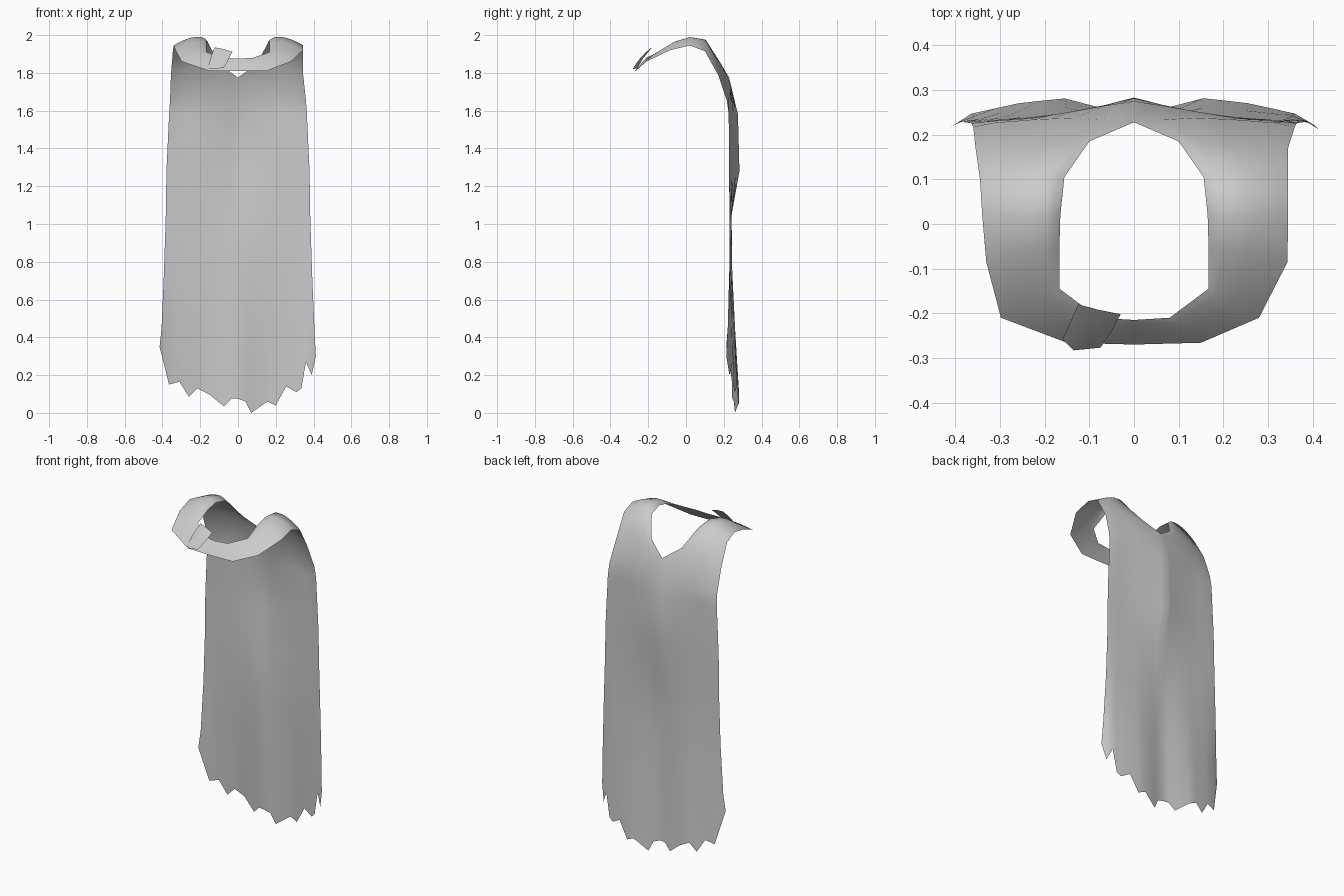
import bpy, bmesh

grey = bpy.data.materials.new("cloth grey")
grey.diffuse_color = (0.6, 0.6, 0.6, 1)


def lerp(pts, x):
    """Piecewise linear lookup in a list of (x, value)."""
    for (a, va), (b, vb) in zip(pts, pts[1:]):
        if x <= b:
            return va + (vb - va) * max(0, (x - a) / (b - a))
    return pts[-1][1]


def finish(name, bm):
    bmesh.ops.remove_doubles(bm, verts=bm.verts, dist=0.0005)
    bmesh.ops.recalc_face_normals(bm, faces=bm.faces)
    me = bpy.data.meshes.new(name)
    bm.to_mesh(me)
    bm.free()
    me.materials.append(grey)
    me.shade_smooth()
    ob = bpy.data.objects.new(name, me)
    bpy.context.collection.objects.link(ob)


# shoulder stations from front strap to nape:
# inner edge, outer edge, upward bulge, extra outer width on the left
stations = [
    ((0.0, -0.215, 1.875), (0.0, -0.27, 1.81), 0, 0),
    ((0.08, -0.21, 1.88), (0.15, -0.266, 1.81), 0.003, 0),
    ((0.167, -0.145, 1.91), (0.28, -0.21, 1.86), 0.008, 0.018),
    ((0.167, -0.05, 1.955), (0.344, -0.085, 1.92), 0.022, -0.013),
    ((0.165, 0.02, 1.972), (0.345, 0.02, 1.945), 0.028, -0.005),
    ((0.156, 0.105, 1.955), (0.345, 0.10, 1.915), 0.035, 0),
    ((0.10, 0.185, 1.848), (0.345, 0.17, 1.79), 0.015, 0.01),
]
# folds of the back: height, then depth at these fractions of the half width
FRACTIONS = (0, 0.2, 0.38, 0.63, 0.9, 1)
folds = [
    (None, (0.228, 0.234, 0.238, 0.234, 0.226, 0.217)),
    (1.58, (0.275, 0.264, 0.252, 0.237, 0.230, 0.226)),
    (1.28, (0.283, 0.264, 0.250, 0.238, 0.231, 0.228)),
    (1.05, (0.242, 0.241, 0.240, 0.237, 0.233, 0.230)),
    (0.75, (0.237, 0.240, 0.245, 0.240, 0.235, 0.229)),
    (0.45, (0.234, 0.246, 0.260, 0.254, 0.241, 0.221)),
    (0.0, (0.245, 0.262, 0.282, 0.270, 0.245, 0.213)),
]
half_width = [(0.3, 0.412), (0.6, 0.397), (1.0, 0.383), (1.4, 0.377),
              (1.65, 0.360), (1.95, 0.345)]
# ragged hem, left to right
hem = [(-0.415, 0.35), (-0.365, 0.15), (-0.31, 0.165), (-0.26, 0.085), (-0.215, 0.13),
       (-0.155, 0.1), (-0.075, 0.035), (-0.035, 0.075), (0, 0.075), (0.04, 0.06),
       (0.07, 0.0), (0.155, 0.06), (0.2, 0.04), (0.255, 0.14), (0.31, 0.11),
       (0.335, 0.13), (0.36, 0.27), (0.39, 0.2), (0.412, 0.30)]


def column(x_hem, z_hem, side):
    """Points of one strip of cloth, from front strap over the shoulder to the hem."""
    u = abs(x_hem) / (0.415 if side < 0 else 0.412)
    pts = []
    for a, b, bulge, extra in stations:
        x, y, z = (p + (q - p) * u for p, q in zip(a, b))
        if side < 0:
            x += extra * u
        k = u ** 0.75
        pts.append((side * x, y, z + bulge * 4 * k * (1 - k)))
    for z, depths in folds:
        y = lerp(list(zip(FRACTIONS, depths)), u)
        if z is None:
            z = 1.775 - 0.125 * u
        if z == 0:
            pts.append((x_hem, y, z_hem))
        else:
            pts.append((side * u * lerp(half_width, z), y, z))
    return pts


# cape: both halves share the centre line of the back
bm = bmesh.new()
for side in (-1, 1):
    cols = [[bm.verts.new(p) for p in column(x, z, side)]
            for x, z in hem if x * side >= 0]
    for c0, c1 in zip(cols, cols[1:]):
        for i in range(len(c0) - 1):
            bm.faces.new((c0[i], c0[i + 1], c1[i + 1], c1[i]))
finish("cape", bm)

# overlapping strap end at the throat
bm = bmesh.new()
rows = [
    [(-0.125, -0.18, 1.935), (-0.08, -0.192, 1.927), (-0.03, -0.202, 1.912)],
    [(-0.145, -0.225, 1.880), (-0.105, -0.242, 1.880), (-0.05, -0.240, 1.870)],
    [(-0.160, -0.258, 1.824), (-0.135, -0.283, 1.820), (-0.075, -0.277, 1.827)],
]
grid = [[bm.verts.new(p) for p in row] for row in rows]
for r0, r1 in zip(grid, grid[1:]):
    for i in range(2):
        bm.faces.new((r0[i], r1[i], r1[i + 1], r0[i + 1]))
finish("strap_flap", bm)
